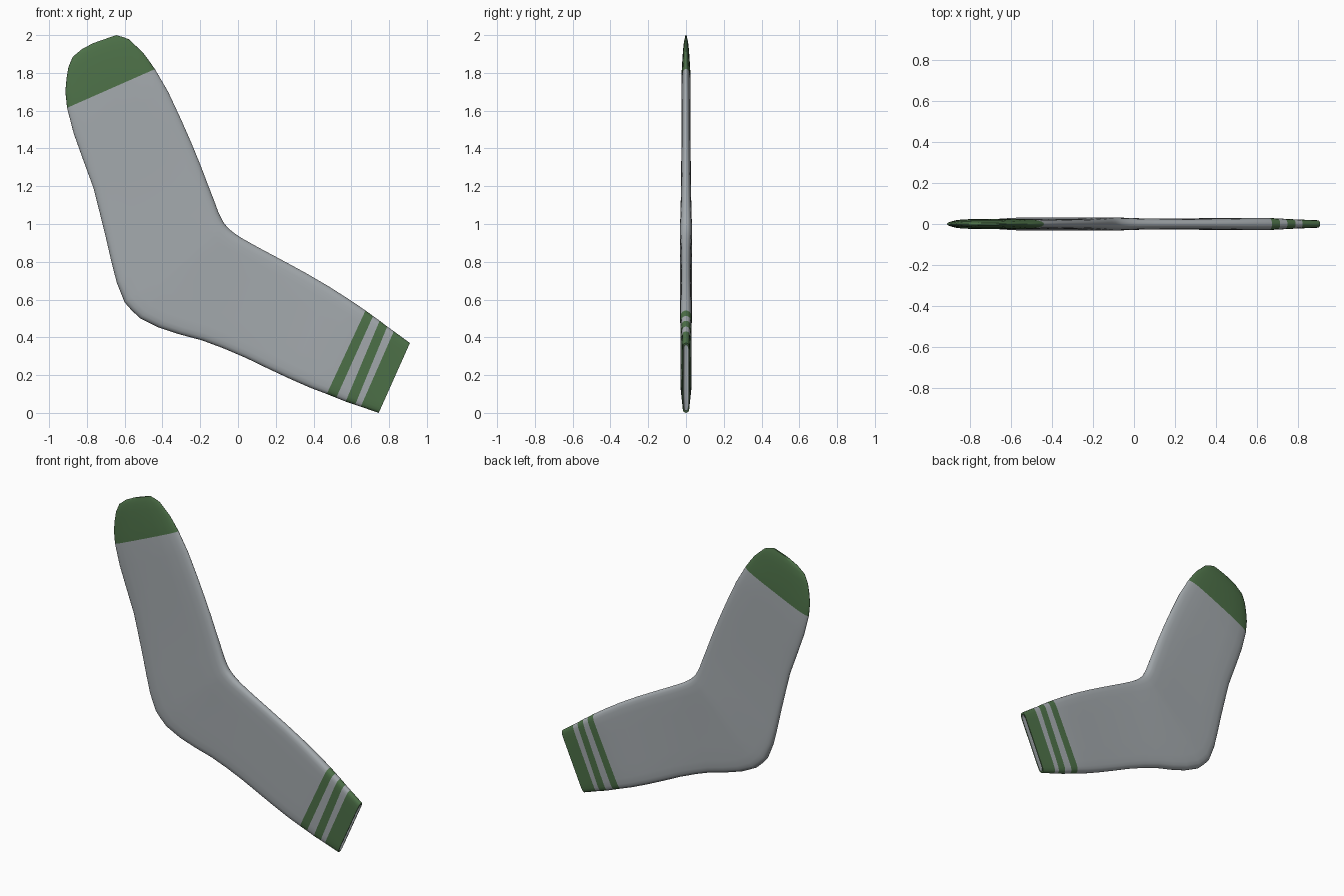
import bpy, bmesh
from mathutils import Vector


def material(name, rgb):
    m = bpy.data.materials.new(name)
    m.diffuse_color = (*rgb, 1)
    return m


grey = material("grey knit", (0.37, 0.40, 0.42))
green = material("green knit", (0.075, 0.165, 0.065))

# Stations: lower/heel edge x, z, upper/instep edge x, z, half thickness
cuff = [
    (0.745, 0.00, 0.91, 0.37, 0.019),
    (0.65, 0.033, 0.825, 0.432, 0.022),
    (0.62, 0.043, 0.79, 0.457, 0.024),
    (0.57, 0.06, 0.75, 0.488, 0.026),
    (0.52, 0.08, 0.715, 0.513, 0.028),
    (0.47, 0.10, 0.675, 0.542, 0.030),
]
leg = [
    (0.39, 0.13, 0.59, 0.60, 0.030),
    (0.28, 0.178, 0.48, 0.67, 0.028),
    (0.16, 0.234, 0.36, 0.74, 0.026),
    (0.04, 0.292, 0.22, 0.816, 0.026),
    (-0.08, 0.343, 0.10, 0.88, 0.027),
    (-0.19, 0.384, 0.02, 0.925, 0.029),
]
heel = [
    (-0.31, 0.416, -0.015, 0.948, 0.031),
    (-0.42, 0.452, -0.04, 0.968, 0.032),
    (-0.52, 0.502, -0.06, 0.988, 0.033),
    (-0.565, 0.545, -0.075, 1.006, 0.033),
    (-0.60, 0.585, -0.088, 1.03, 0.032),
    (-0.642, 0.69, -0.105, 1.065, 0.031),
    (-0.67, 0.80, -0.125, 1.12, 0.029),
]
foot = [
    (-0.70, 0.93, -0.16, 1.21, 0.027),
    (-0.732, 1.06, -0.198, 1.31, 0.026),
    (-0.765, 1.19, -0.243, 1.42, 0.025),
    (-0.82, 1.34, -0.30, 1.55, 0.025),
    (-0.87, 1.48, -0.37, 1.70, 0.025),
    (-0.905, 1.615, -0.44, 1.82, 0.025),
]
toe = [
    (-0.914, 1.70, -0.475, 1.87, 0.023),
    (-0.908, 1.77, -0.505, 1.91, 0.020),
    (-0.898, 1.83, -0.545, 1.947, 0.017),
    (-0.875, 1.885, -0.578, 1.978, 0.013),
    (-0.825, 1.927, -0.61, 1.99, 0.009),
    (-0.765, 1.958, -0.645, 2.00, 0.005),
]
stations = cuff + leg + heel + foot + toe
toe_start = len(stations) - len(toe) - 1

# Flattened cross-section, sampled densely near both edges
half = [1, 0.992, 0.97, 0.93, 0.86, 0.72, 0.4, 0]
across = half + [-u for u in half[-2::-1]]
section = [(u, 1) for u in across] + [(u, -1) for u in across[-2:0:-1]]

bm = bmesh.new()


def ring(st, power, inset=0.0, thin=1.0):
    a, b = Vector((st[0], 0, st[1])), Vector((st[2], 0, st[3]))
    mid, arm = (a + b) / 2, (b - a) / 2
    arm *= 1 - inset / arm.length
    out = []
    for u, side in section:
        y = side * st[4] * thin * max(0, 1 - abs(u) ** power) ** 0.5
        out.append(bm.verts.new(mid + arm * u + Vector((0, y, 0))))
    return out


def bridge(r0, r1, mat):
    n = len(r0)
    for i in range(n):
        j = (i + 1) % n
        bm.faces.new((r0[i], r0[j], r1[j], r1[i])).material_index = mat


# Outer knit: cuff bands and toe are green, the rest is grey
rings = []
for i, st in enumerate(stations):
    power = 16 if i < 18 else max(3, 16 - 1.6 * (i - 17))
    rings.append(ring(st, power))
for i in range(len(rings) - 1):
    is_green = i in (0, 2, 4) or i >= toe_start
    bridge(rings[i], rings[i + 1], 1 if is_green else 0)
bm.faces.new(rings[-1]).material_index = 1

# Cuff rim and grey lining, so the sock opening is hollow
lining = [ring(st, 16, 0.012, 0.7) for st in cuff + leg]
bridge(lining[0], rings[0], 1)
for i in range(len(lining) - 1):
    bridge(lining[i + 1], lining[i], 0)
bm.faces.new(lining[-1]).material_index = 0

bmesh.ops.recalc_face_normals(bm, faces=bm.faces)
mesh = bpy.data.meshes.new("sock")
bm.to_mesh(mesh)
bm.free()
mesh.materials.append(grey)
mesh.materials.append(green)
sock = bpy.data.objects.new("sock", mesh)
bpy.context.collection.objects.link(sock)
bpy.context.view_layer.objects.active = sock
sock.select_set(True)
bpy.ops.object.shade_smooth_by_angle(angle=1.0)
